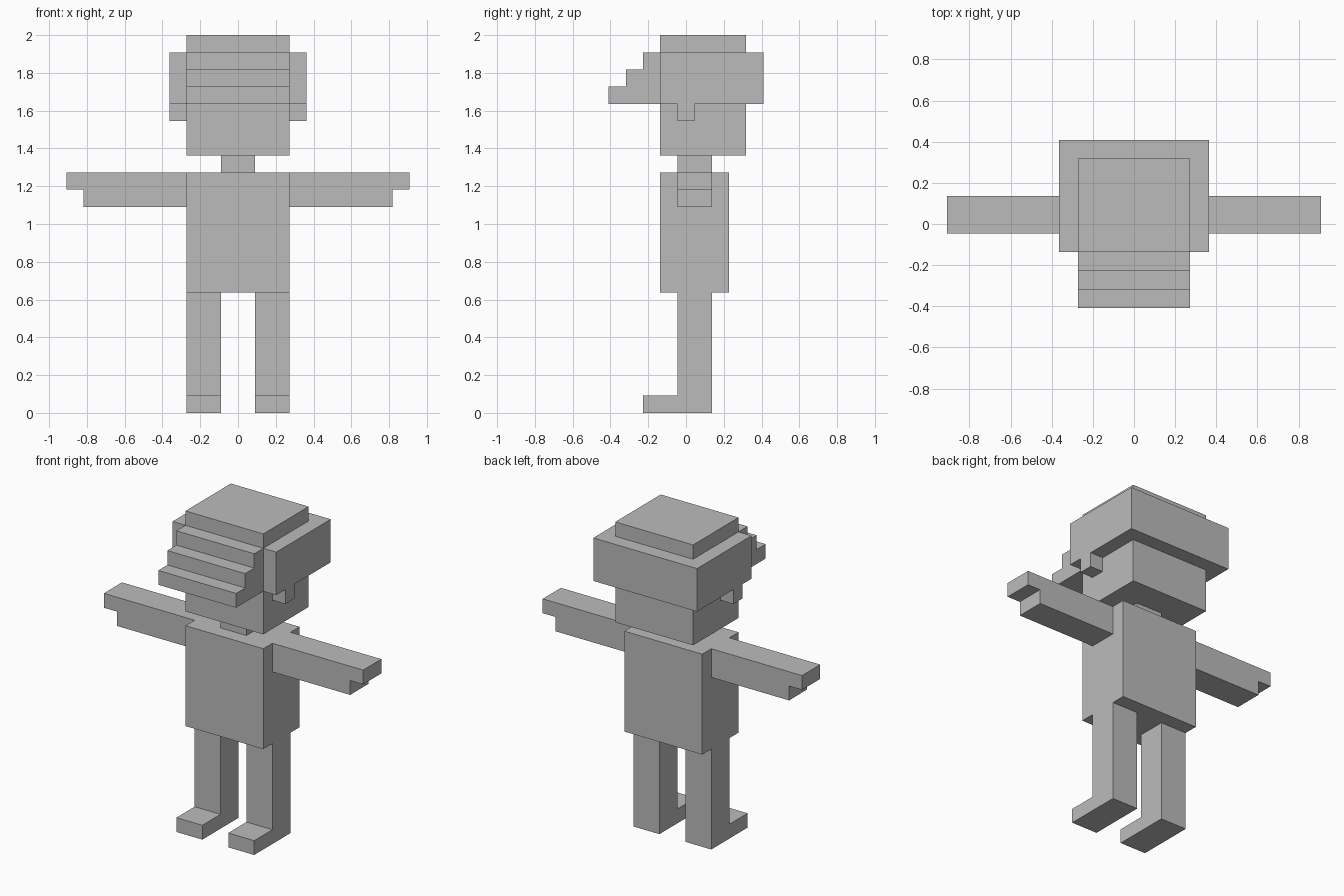
import bpy
import bmesh
from mathutils import Vector

if "Cube" in bpy.data.objects:
    bpy.data.objects.remove(bpy.data.objects["Cube"])

U = 2 / 22  # one block

grey = bpy.data.materials.new("plain_grey")
grey.diffuse_color = (0.5, 0.5, 0.5, 1)
grey.use_nodes = True
grey.node_tree.nodes["Principled BSDF"].inputs["Base Color"].default_value = grey.diffuse_color


def extrude(name, profile, axis, a, b):
    """Extrude a 2D block profile along x (profile is y,z) or y (profile is x,z)."""
    def place(p, d):
        return Vector((d, p[0], p[1]) if axis == "x" else (p[0], d, p[1])) * U

    bm = bmesh.new()
    face = bm.faces.new([bm.verts.new(place(p, a)) for p in profile])
    new = bmesh.ops.extrude_face_region(bm, geom=[face])["geom"]
    verts = [v for v in new if isinstance(v, bmesh.types.BMVert)]
    bmesh.ops.translate(bm, verts=verts, vec=place((0, 0), b - a))
    bmesh.ops.recalc_face_normals(bm, faces=bm.faces)
    mesh = bpy.data.meshes.new(name)
    bm.to_mesh(mesh)
    bm.free()
    mesh.materials.append(grey)
    obj = bpy.data.objects.new(name, mesh)
    bpy.context.collection.objects.link(obj)
    return obj


def box(name, x, y, z):
    rect = [(y[0], z[0]), (y[1], z[0]), (y[1], z[1]), (y[0], z[1])]
    return extrude(name, rect, "x", *x)


# Body and head
box("torso", (-3, 3), (-1.5, 2.5), (7, 14))
box("neck", (-1, 1), (-0.5, 1.5), (14, 15))
box("head", (-3, 3), (-1.5, 3.5), (15, 18))

# Hair: wide band, raised crown and stepped fringe
box("hair_band", (-4, 4), (-1.5, 4.5), (18, 21))
box("hair_crown", (-3, 3), (-1.5, 3.5), (21, 22))
fringe = [(-1.5, 18), (-4.5, 18), (-4.5, 19), (-3.5, 19),
          (-3.5, 20), (-2.5, 20), (-2.5, 21), (-1.5, 21)]
extrude("hair_fringe", fringe, "x", -3, 3)

# Paired parts: legs with feet, arms with notched hands, sideburns
leg = [(-2.5, 0), (1.5, 0), (1.5, 7), (-0.5, 7), (-0.5, 1), (-2.5, 1)]
arm = [(3, 12), (9, 12), (9, 13), (10, 13), (10, 14), (3, 14)]
for side, s in (("left", -1), ("right", 1)):
    extrude(side + "_leg", leg, "x", s * 1, s * 3)
    extrude(side + "_arm", [(s * x, z) for x, z in arm], "y", -0.5, 1.5)
    box(side + "_sideburn", (s * 3, s * 4), (-0.5, 0.5), (17, 18))
